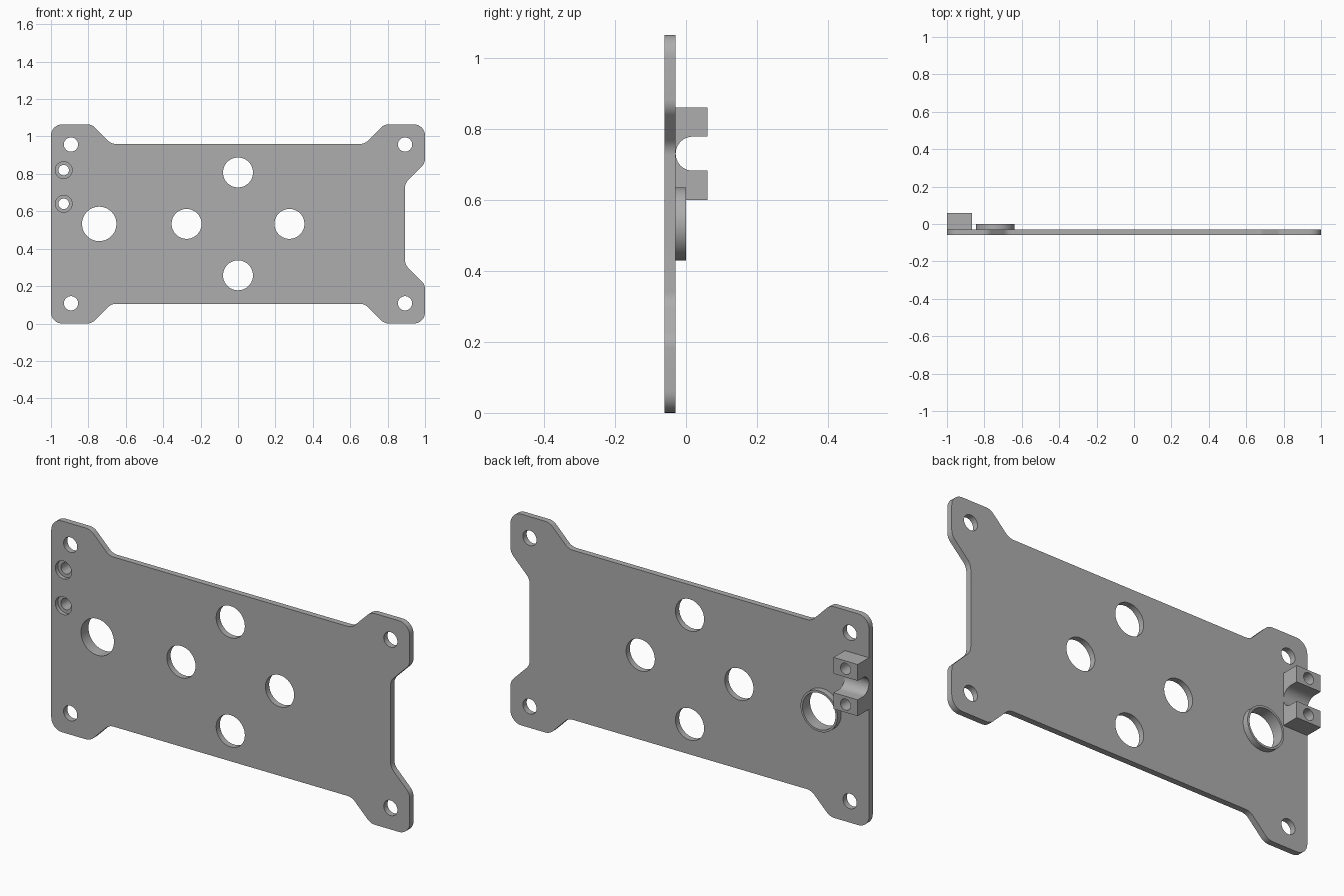
import bpy, bmesh, math
from mathutils import Vector

if "Cube" in bpy.data.objects:
    bpy.data.objects.remove(bpy.data.objects["Cube"])

grey = bpy.data.materials.new("plain_grey")
grey.use_nodes = True
COLOUR = (0.42, 0.42, 0.42, 1)
grey.diffuse_color = COLOUR
grey.node_tree.nodes["Principled BSDF"].inputs["Base Color"].default_value = COLOUR

FRONT, FACE, BACK = -0.06, -0.03, 0.06   # plate front, plate back, clamp back
H = 1.065                                # plate height
MID = H / 2


def extrude(name, outline, axis, start, end):
    """Solid from a closed outline, swept along x or y."""
    bm = bmesh.new()
    put = (lambda p: (p[0], start, p[1])) if axis == "y" else (lambda p: (start, p[0], p[1]))
    face = bm.faces.new([bm.verts.new(put(p)) for p in outline])
    swept = bmesh.ops.extrude_face_region(bm, geom=[face])["geom"]
    shift = Vector((0, end - start, 0)) if axis == "y" else Vector((end - start, 0, 0))
    bmesh.ops.translate(bm, vec=shift, verts=[v for v in swept if isinstance(v, bmesh.types.BMVert)])
    bmesh.ops.recalc_face_normals(bm, faces=bm.faces)
    mesh = bpy.data.meshes.new(name)
    bm.to_mesh(mesh)
    bm.free()
    obj = bpy.data.objects.new(name, mesh)
    bpy.context.collection.objects.link(obj)
    mesh.materials.append(grey)
    return obj


def arc(cx, cz, r, a0, a1, n):
    angles = [math.radians(a0 + (a1 - a0) * i / n) for i in range(n + 1)]
    return [(cx + r * math.cos(a), cz + r * math.sin(a)) for a in angles]


def circle(cx, cz, r):
    return arc(cx, cz, r, 0, 360, 64)[:-1]


def rounded(points, r, n=8):
    """Replace every corner of a polygon by a tangent arc of radius r."""
    out = []
    for i, p in enumerate(points):
        p = Vector(p)
        a = (Vector(points[i - 1]) - p).normalized()
        b = (Vector(points[(i + 1) % len(points)]) - p).normalized()
        half = a.angle(b) / 2
        centre = p + (a + b).normalized() * (r / math.sin(half))
        s = p + a * (r / math.tan(half)) - centre
        e = p + b * (r / math.tan(half)) - centre
        turn = math.atan2(s.x * e.y - s.y * e.x, s.dot(e))
        for k in range(n + 1):
            t = turn * k / n
            c, q = math.cos(t), math.sin(t)
            out.append((centre.x + s.x * c - s.y * q, centre.y + s.x * q + s.y * c))
    return out


def drill(obj, holes):
    """Cut round holes (x, z, radius, y start, y end) through a part."""
    for x, z, r, y0, y1 in holes:
        cutter = extrude("hole_cutter", circle(x, z, r), "y", y0, y1)
        cutter.hide_render = True
        mod = obj.modifiers.new("hole", "BOOLEAN")
        mod.operation, mod.solver, mod.object = "DIFFERENCE", "EXACT", cutter
        bpy.context.view_layer.objects.active = obj
        bpy.ops.object.modifier_apply(modifier=mod.name)
        bpy.data.objects.remove(cutter)


def finish(obj):
    bpy.ops.object.select_all(action="DESELECT")
    obj.select_set(True)
    bpy.context.view_layer.objects.active = obj
    bpy.ops.object.shade_smooth_by_angle(angle=math.radians(30))


# Plate outline: upper half, then mirrored to the lower half
upper = [(-1, H), (-0.782, H), (-0.677, 0.96), (0.677, 0.96), (0.782, H),
         (1, H), (1, 0.857), (0.893, 0.75)]
lower = [(x, H - z) for x, z in reversed(upper)]
plate = extrude("mounting_plate", rounded(upper + lower, 0.06), "y", FRONT, FACE)

# Holes in the plate
through = (-0.2, 0.2)
screws = [(-0.932, z) for z in (0.64, 0.82)]
ring_x, ring_r = -0.742, 0.092
holes = [(x, z, 0.038, *through) for x in (-0.893, 0.893) for z in (0.108, H - 0.108)]
holes += [(x, MID + dz, 0.08, *through)
          for x, dz in ((-0.275, 0), (0.275, 0), (0, 0.275), (0, -0.275))]
holes.append((ring_x, MID, ring_r, *through))
holes += [(x, z, 0.028, *through) for x, z in screws]
holes += [(x, z, 0.045, -0.2, FRONT + 0.02) for x, z in screws]
drill(plate, holes)
finish(plate)

# Raised collar round the large hole
collar = extrude("collar", circle(ring_x, MID, 0.103), "y", FACE, 0)
drill(collar, [(ring_x, MID, ring_r, *through)])
finish(collar)

# Clamp block with a U channel along x
cz, r = 0.73, 0.048
channel = arc(FACE + r + 0.001, cz, r, 270, 90, 32)
profile = [(FACE, 0.6), (BACK, 0.6), (BACK, cz - r)] + channel
profile += [(BACK, cz + r), (BACK, 0.86), (FACE, 0.86)]
clamp = extrude("clamp_block", profile, "x", -1, -0.865)
drill(clamp, [(x, z, 0.028, *through) for x, z in screws])
finish(clamp)
